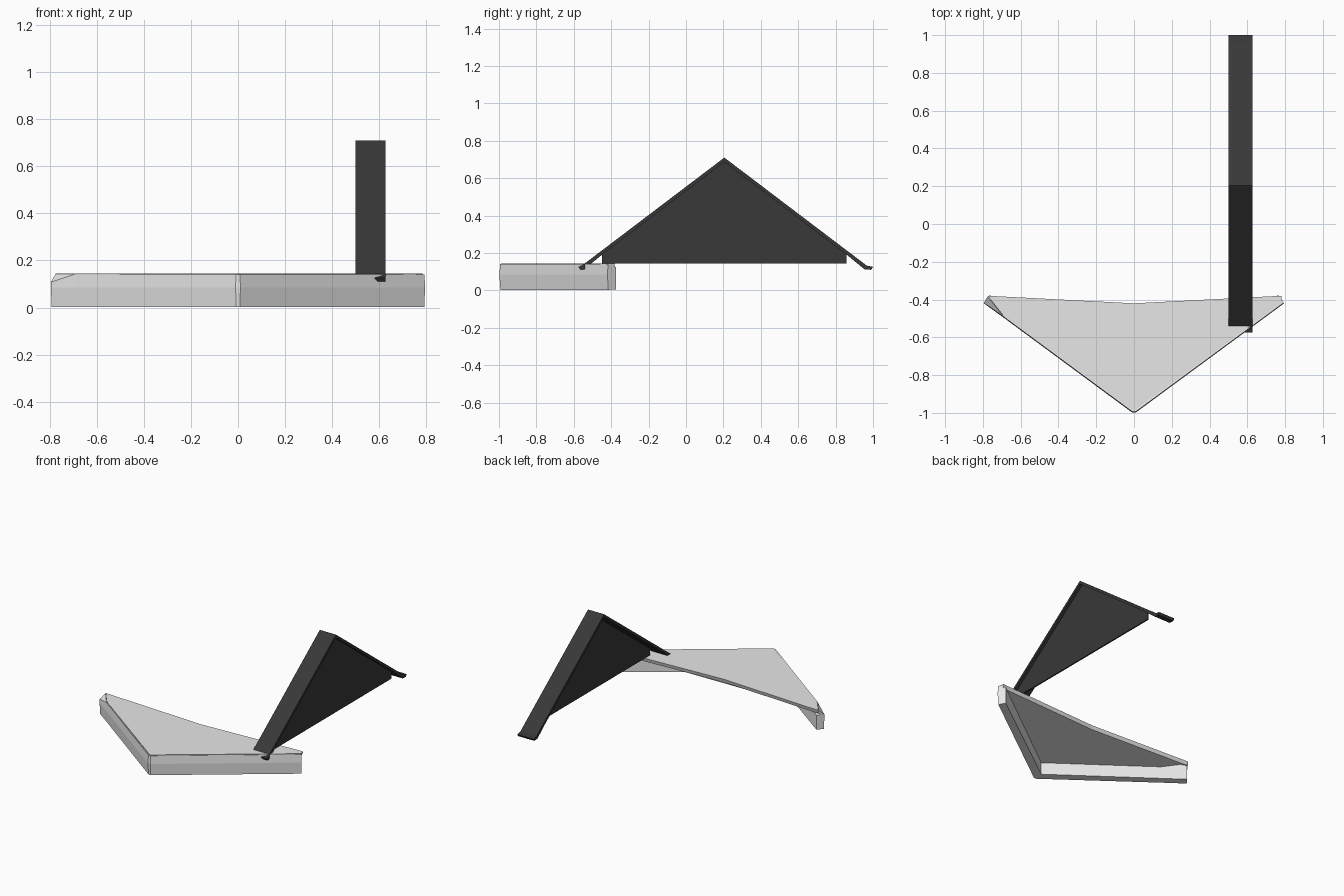
import bpy
import bmesh

cube = bpy.data.objects.get("Cube")
if cube:
    bpy.data.objects.remove(cube, do_unlink=True)


def material(name, colour):
    mat = bpy.data.materials.new(name)
    mat.use_nodes = True
    mat.diffuse_color = (*colour, 1)
    mat.node_tree.nodes["Principled BSDF"].inputs["Base Color"].default_value = (*colour, 1)
    return mat


def loft(name, rings, mat):
    """Skin a row of closed rings and cap both ends."""
    bm = bmesh.new()
    rows = [[bm.verts.new(p) for p in ring] for ring in rings]
    for a, b in zip(rows, rows[1:]):
        for i in range(len(a)):
            j = (i + 1) % len(a)
            bm.faces.new((a[i], a[j], b[j], b[i]))
    bm.faces.new(rows[0])
    bm.faces.new(rows[-1])
    bmesh.ops.recalc_face_normals(bm, faces=bm.faces)
    mesh = bpy.data.meshes.new(name)
    bm.to_mesh(mesh)
    bm.free()
    obj = bpy.data.objects.new(name, mesh)
    bpy.context.collection.objects.link(obj)
    mesh.materials.append(mat)
    return obj


def extrude_x(name, profile, x0, x1, mat):
    return loft(name, [[(x, y, z) for y, z in profile] for x in (x0, x1)], mat)


light = material("light grey", (0.8, 0.8, 0.8))
dark = material("dark grey", (0.04, 0.04, 0.04))

# Wedge top: a notched triangle, thicker toward the nose, one corner clipped
outline = [(0, -0.99), (0.785, -0.417), (0.78, -0.38), (0, -0.42), (-0.775, -0.38), (-0.69, -0.487)]
top = [(x, y, 0.144) for x, y in outline]
underside = [(x * 0.99, y - 0.008 if y > -0.4 or x == 0 > -0.5 - y else y + 0.012,
              0.118 if y > -0.45 else 0.09) for x, y in outline]
loft("wedge_top", [underside, top], light)

# Wedge front walls: a folded section swept around the nose, open behind
section = [(0.005, 0.003), (0, 0.085), (0.004, 0.141), (0.055, 0.125), (0.055, 0.006)]
stations = [((-0.795, -0.42), (0.59, 0.81), 0.108), ((-0.69, -0.496), (0.59, 0.81), 0.141),
            ((-0.01, -0.998), (0.3, 1.15), 0.141), ((0.01, -0.998), (-0.3, 1.15), 0.141),
            ((0.795, -0.42), (-0.59, 0.81), 0.141)]
rings = []
for (x, y), (nx, ny), height in stations:
    rings.append([(x + nx * d, y + ny * d, min(z, height)) for d, z in section])
loft("wedge_front_walls", rings, light)

# Clipped corner facet closing the wedge top down to the left wall end
loft("wedge_corner", [[(x, y, z - drop) for x, y, z in
                       ((-0.69, -0.49, 0.143), (-0.795, -0.418, 0.108), (-0.775, -0.383, 0.143))]
                      for drop in (0, 0.02)], light)

# Gable roof: half profiles with a flat lip at each eave, the front lip shorter
mid = 0.205


def eave(lip):
    return [(0.745, 0.145), (0.76, 0.133), (lip, 0.126), (lip - 0.01, 0.11), (0.75, 0.112), (0.655, 0.19)]


roof = [(mid, 0.71)] + [(mid + y, z) for y, z in eave(0.795)] + [(mid, 0.687)]
roof += [(mid - y, z) for y, z in reversed(eave(0.78))]
extrude_x("gable_roof", roof, 0.5, 0.627, dark)

# Thin gable wall under the roof
wall = [(mid - 0.653, 0.143), (mid + 0.653, 0.143), (mid + 0.653, 0.2), (mid, 0.695), (mid - 0.653, 0.2)]
extrude_x("gable_wall", wall, 0.597, 0.607, dark)
